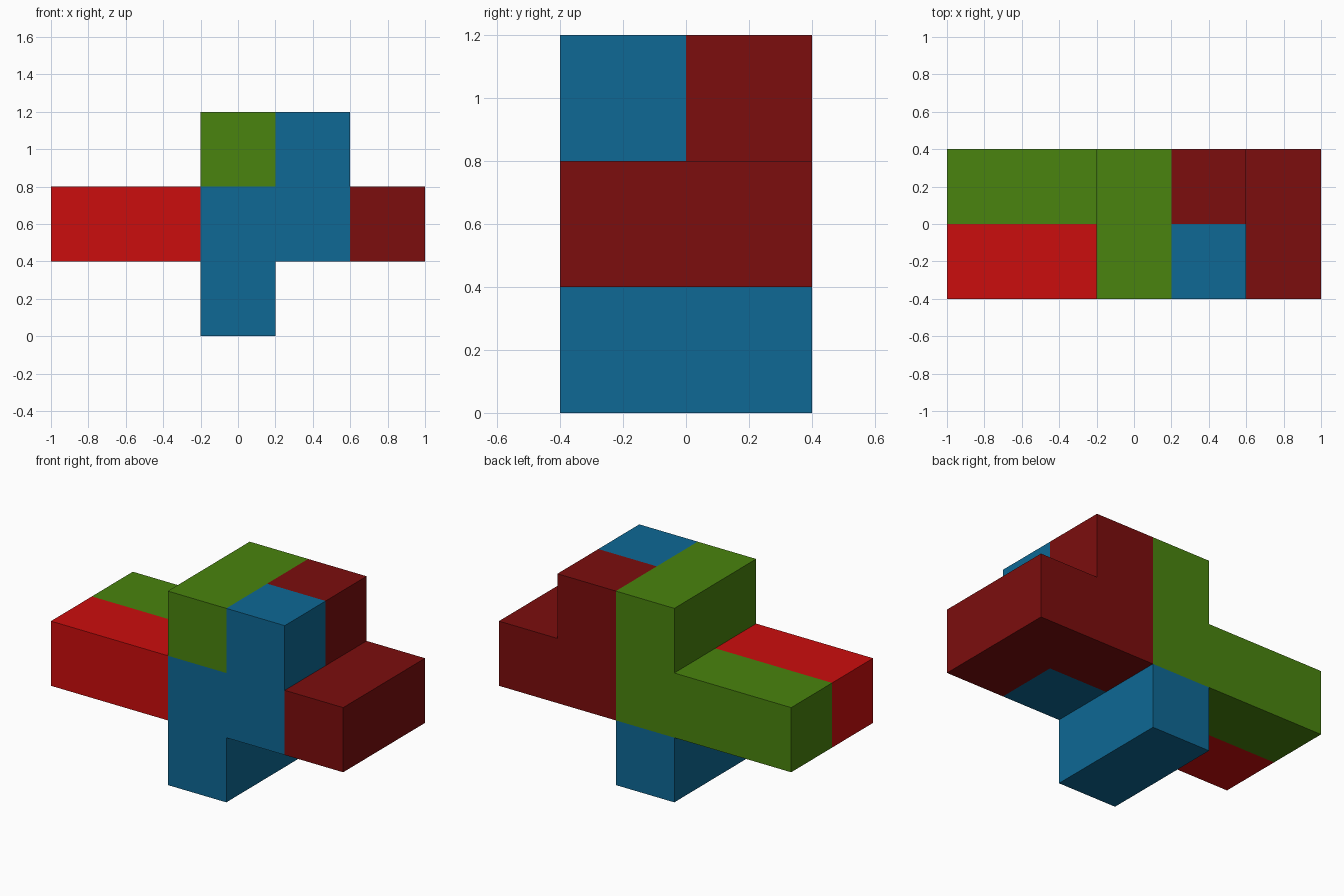
import bpy
import bmesh
from mathutils import Vector

if "Cube" in bpy.data.objects:
    bpy.data.objects.remove(bpy.data.objects["Cube"])

S = 0.4  # edge of one cube cell

# Each interlocking piece: colour and its cells (column x, row y, level z)
PIECES = [
    ("red", (0.60, 0.004, 0.004, 1), [(0, 0, 1), (1, 0, 1)]),
    ("blue", (0.0044, 0.14, 0.30, 1),
     [(2, 0, 0), (2, 1, 0), (2, 0, 1), (3, 0, 1), (3, 0, 2)]),
    ("green", (0.067, 0.23, 0.0044, 1),
     [(0, 1, 1), (1, 1, 1), (2, 1, 1), (2, 0, 2), (2, 1, 2)]),
    ("dark red", (0.20, 0.004, 0.004, 1),
     [(3, 1, 1), (3, 1, 2), (4, 0, 1), (4, 1, 1)]),
]

mesh = bpy.data.meshes.new("cube_puzzle")
puzzle = bpy.data.objects.new("cube_puzzle", mesh)
bpy.context.collection.objects.link(puzzle)

owner = {}
for index, (name, colour, cells) in enumerate(PIECES):
    mat = bpy.data.materials.new(name)
    mat.diffuse_color = colour
    mat.use_nodes = True
    mat.node_tree.nodes["Principled BSDF"].inputs["Base Color"].default_value = mat.diffuse_color
    mesh.materials.append(mat)
    owner.update({cell: index for cell in cells})

# Outer skin: one square wherever a cell has no neighbour, coloured by piece
bm = bmesh.new()
for cell, index in owner.items():
    centre = Vector(((cell[0] - 2) * S, (cell[1] - 0.5) * S, (cell[2] + 0.5) * S))
    for axis in range(3):
        for sign in (-1, 1):
            beside = list(cell)
            beside[axis] += sign
            if tuple(beside) in owner:
                continue
            n, u = Vector(), Vector()
            n[axis] = sign
            u[(axis + 1) % 3] = 1
            v = n.cross(u)
            corners = [(-1, -1), (1, -1), (1, 1), (-1, 1)]
            face = bm.faces.new(
                [bm.verts.new(centre + (n + u * a + v * b) * S / 2) for a, b in corners])
            face.material_index = index

# Weld the squares into one closed body
bmesh.ops.remove_doubles(bm, verts=bm.verts, dist=0.001)
bmesh.ops.recalc_face_normals(bm, faces=bm.faces)
bm.to_mesh(mesh)
bm.free()
